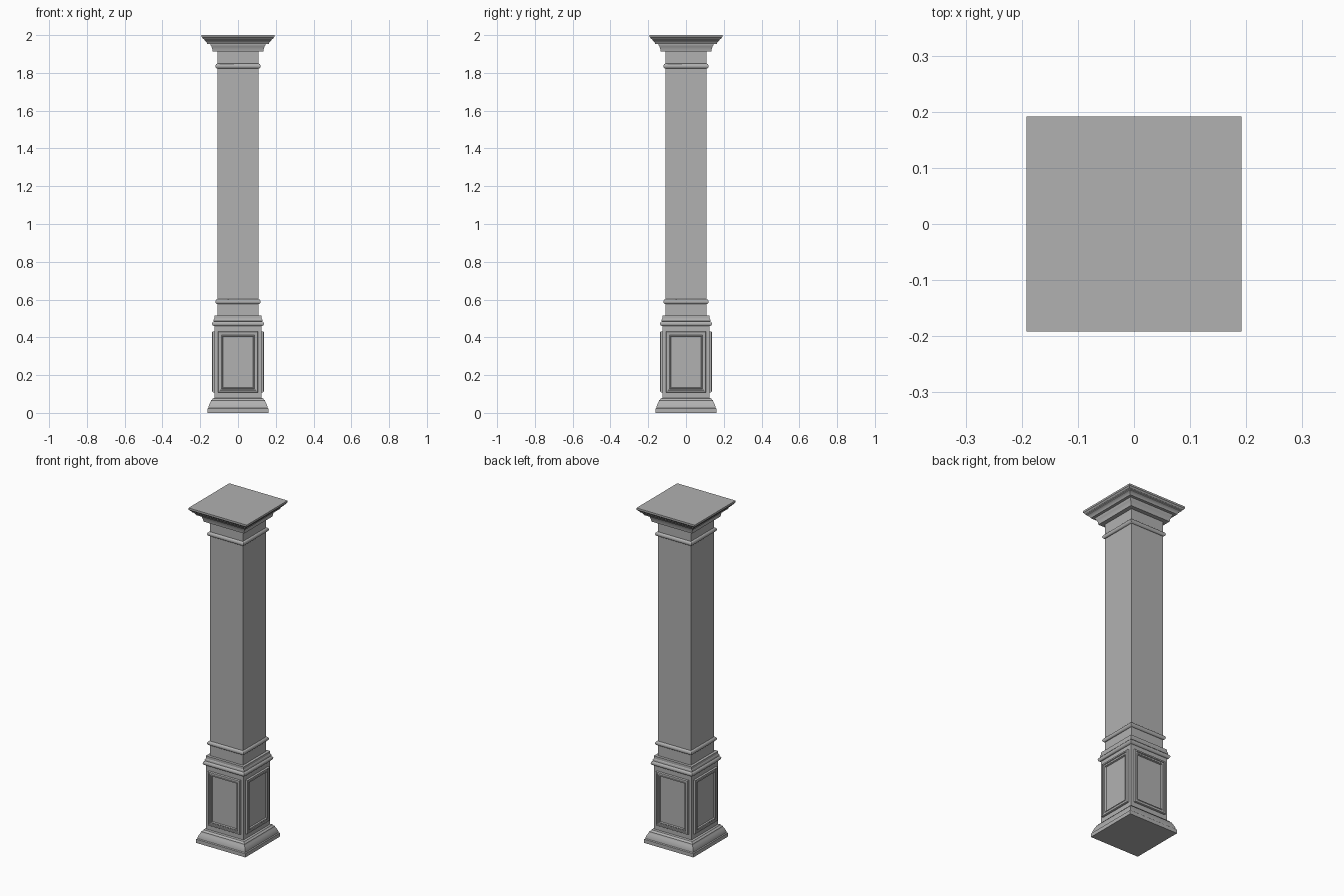
import bpy, bmesh, math
from mathutils import Matrix

if "Cube" in bpy.data.objects:
    bpy.data.objects.remove(bpy.data.objects["Cube"])

grey = bpy.data.materials.new("dark_grey")
grey.diffuse_color = (.44, .44, .44, 1)
grey.use_nodes = True
grey.node_tree.nodes["Principled BSDF"].inputs["Base Color"].default_value = grey.diffuse_color


def finish(name, bm):
    bmesh.ops.recalc_face_normals(bm, faces=bm.faces)
    mesh = bpy.data.meshes.new(name)
    bm.to_mesh(mesh)
    bm.free()
    mesh.materials.append(grey)
    ob = bpy.data.objects.new(name, mesh)
    bpy.context.collection.objects.link(ob)
    bpy.context.view_layer.objects.active = ob
    ob.select_set(True)
    bpy.ops.object.shade_smooth_by_angle(angle=math.radians(35))
    ob.select_set(False)
    return ob


def bridge(bm, rings):
    for a, b in zip(rings, rings[1:]):
        for i in range(4):
            j = (i + 1) % 4
            bm.faces.new((a[i], a[j], b[j], b[i]))


def rect(bm, hx, hy, z):
    return [bm.verts.new((sx * hx, sy * hy, z))
            for sx, sy in ((-1, -1), (1, -1), (1, 1), (-1, 1))]


def square_loft(name, profile):
    """Stack square sections given as (half width, height)."""
    bm = bmesh.new()
    rings = [rect(bm, w, w, z) for w, z in profile]
    bridge(bm, rings)
    bm.faces.new(rings[0])
    bm.faces.new(rings[-1])
    return finish(name, bm)


def bead(name, inner, bulge, z, half_h, n=8):
    """Half-round band running around a square section."""
    pts = [(inner + bulge * math.sin(math.pi * i / n),
            z - half_h * math.cos(math.pi * i / n)) for i in range(n + 1)]
    return square_loft(name, pts)


def panel_frame(name, turn):
    """Mitred moulding from (inset, projection) points, laid on one block face."""
    profile = [(0, 0), (0, .008), (.002, .011), (.006, .012), (.010, .011),
               (.012, .007), (.018, .006), (.020, .008), (.023, .008), (.026, 0)]
    bm = bmesh.new()
    rings = [rect(bm, .106 - d, .161 - d, h) for d, h in profile]
    bridge(bm, rings)
    place = (Matrix.Rotation(turn, 4, 'Z') @ Matrix.Translation((0, -.125, .27))
             @ Matrix.Rotation(math.pi / 2, 4, 'X'))
    bm.transform(place)
    return finish(name, bm)


# stepped plinth with a curved moulding
square_loft("plinth", [(.162, 0), (.162, .022), (.157, .026), (.156, .034),
                       (.152, .046), (.146, .057), (.143, .062), (.143, .066),
                       (.137, .070), (.134, .076), (.125, .080)])

# pedestal block and its top step
square_loft("pedestal_block", [(.125, .079), (.125, .515)])
bead("pedestal_bead", .124, .013, .472, .013)
square_loft("pedestal_collar", [(.124, .484), (.129, .486), (.129, .494), (.125, .500)])

# raised frames on the four faces
for i, side in enumerate(("front", "right", "back", "left")):
    panel_frame(side + "_panel_frame", i * math.pi / 2)

# shaft and its two bands
square_loft("shaft", [(.109, .514), (.109, 1.913)])
bead("lower_shaft_bead", .108, .012, .589, .013)
bead("upper_shaft_bead", .108, .012, 1.836, .013)

# flared capital
square_loft("capital", [(.134, 1.912), (.136, 1.926), (.141, 1.940), (.146, 1.949),
                        (.146, 1.954), (.163, 1.954), (.166, 1.962), (.173, 1.969),
                        (.178, 1.972), (.178, 1.977), (.186, 1.981), (.189, 1.987),
                        (.192, 1.989), (.192, 2.0)])
